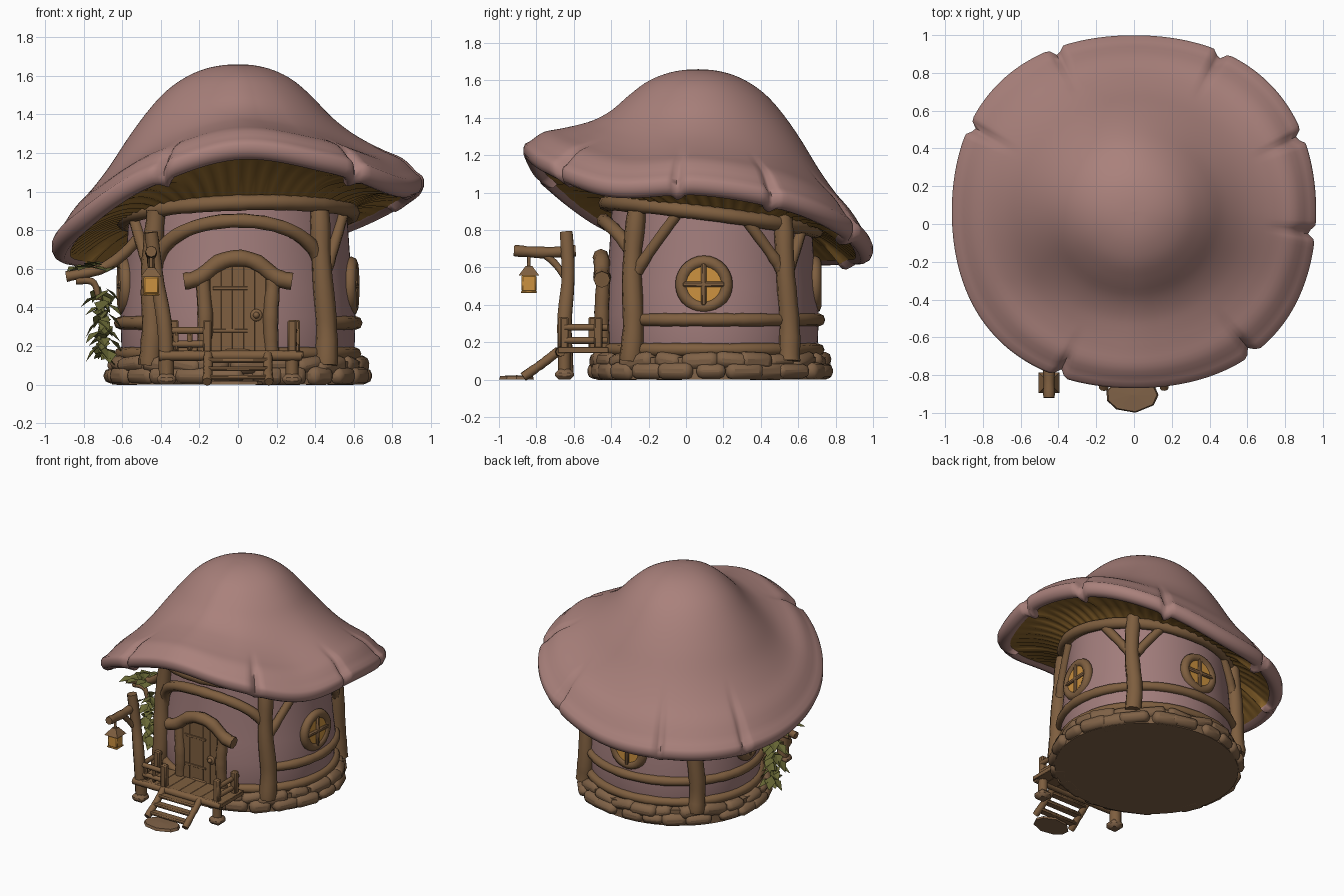
import bpy, math, random
from math import sin, cos, pi, radians, exp
from mathutils import Vector, Matrix

random.seed(4)
if "Cube" in bpy.data.objects:
    bpy.data.objects.remove(bpy.data.objects["Cube"])


def material(name, r, g, b):
    m = bpy.data.materials.new(name)
    m.use_nodes = True
    m.diffuse_color = (r, g, b, 1)
    bsdf = m.node_tree.nodes["Principled BSDF"]
    bsdf.inputs["Base Color"].default_value = (r, g, b, 1)
    bsdf.inputs["Roughness"].default_value = 0.9
    return m


CAP = material("dusty pink cap", .40, .22, .20)
WALL = material("mauve plaster", .36, .205, .20)
WOOD = material("brown wood", .21, .113, .05)
STONE = material("brown stone", .215, .122, .063)
GILL = material("golden gills", .31, .155, .03)
GLOW = material("amber glass", .60, .285, .05)
LEAF = material("olive leaf", .135, .135, .035)


def add_mesh(name, verts, faces, mat, angle=50):
    me = bpy.data.meshes.new(name)
    me.from_pydata(verts, [], faces)
    ob = bpy.data.objects.new(name, me)
    bpy.context.collection.objects.link(ob)
    return finish(ob, mat, angle)


def finish(ob, mat, angle=50):
    ob.data.materials.clear()
    ob.data.materials.append(mat)
    bpy.ops.object.select_all(action='DESELECT')
    ob.select_set(True)
    bpy.context.view_layer.objects.active = ob
    bpy.ops.object.shade_smooth_by_angle(angle=radians(angle))
    return ob


def spline(values, u, closed=False):
    """Catmull-Rom interpolation of numbers or vectors, u in 0..1."""
    n = len(values)
    x = u * (n if closed else n - 1)
    i = int(x) if closed else min(int(x), n - 2)
    f = x - i
    pick = lambda k: values[k % n] if closed else values[max(0, min(n - 1, k))]
    a, b, c, d = (pick(i + k) for k in (-1, 0, 1, 2))
    return (b * 2 + (c - a) * f + (a * 2 - b * 5 + c * 4 - d) * f * f
            + (b * 3 - a - c * 3 + d) * f ** 3) * .5


def tube(name, pts, r0, r1=None, mat=WOOD, closed=False, steps=14):
    """Rounded beam swept along a smooth path, tapering from r0 to r1."""
    r1 = r1 or r0
    pts = [Vector(p) for p in pts]
    cu = bpy.data.curves.new(name, 'CURVE')
    cu.dimensions, cu.bevel_depth, cu.bevel_resolution = '3D', 1, 2
    cu.use_fill_caps = True
    sp = cu.splines.new('POLY')
    sp.points.add(steps - 1)
    sp.use_cyclic_u = closed
    for k, p in enumerate(sp.points):
        u = k / (steps if closed else steps - 1)
        p.co = (*spline(pts, u, closed), 1)
        p.radius = (r0 + (r1 - r0) * u) * random.uniform(.94, 1.06)
    tmp = bpy.data.objects.new(name, cu)
    bpy.context.collection.objects.link(tmp)
    me = bpy.data.meshes.new_from_object(tmp.evaluated_get(bpy.context.evaluated_depsgraph_get()))
    bpy.data.objects.remove(tmp)
    ob = bpy.data.objects.new(name, me)
    bpy.context.collection.objects.link(ob)
    return finish(ob, mat)


def box(name, centre, size, mat=WOOD, rot=(0, 0, 0), bevel=.008, segments=1):
    bpy.ops.mesh.primitive_cube_add(size=1, location=centre, rotation=rot)
    ob = bpy.context.object
    ob.name = name
    ob.data.transform(Matrix.Diagonal((*size, 1)))
    mod = ob.modifiers.new("soft edges", 'BEVEL')
    mod.width, mod.segments = bevel, segments
    return finish(ob, mat)


def lathe_rings(name, rings, mat, angle=50):
    """Join closed rings of equal length into one surface."""
    n = len(rings[0])
    faces = [(j * n + i, j * n + (i + 1) % n, (j + 1) * n + (i + 1) % n, (j + 1) * n + i)
             for j in range(len(rings) - 1) for i in range(n)]
    return add_mesh(name, [p for r in rings for p in r], faces, mat, angle)


def around(deg, r, z):
    """Point on the slightly oval house plan."""
    a = radians(deg)
    return Vector((1.06 * r * cos(a), .135 + r * sin(a), z))


# Cap: rim height varies round the house, creases cut the edge into lobes
RIM = [1.08, 1.0, .85, .73, .71, .71, .75, .875, 1.11, 1.26, 1.19, 1.07]
LOW = [1, .993, .97, .925, .855, .745, .6, .43, .28, .15, 0]
HIGH = [1, .985, .93, .825, .65, .45, .32, .25, .20, .15, 0]
CREASES = [25, 62, 115, 152, 246, 309, 353]
SEG = 240


def rim(i):
    deg = 360 * i / SEG
    g = sum(exp(-((deg - c) / 1.4) ** 2) for c in CREASES)
    return radians(deg), spline(RIM, i / SEG, True), g


def cap_point(i, t, drop=0, inset=0):
    a, h, g = rim(i)
    w = max(0, min(1, (h - .7) / .55))
    f = spline(LOW, t) * (1 - w) + spline(HIGH, t) * w
    edge = max(0, (t - .72) / .28) ** 1.5
    r = t * (1 + (.04 * sin(2 * a) ** 2 - .045 * g) * edge) - inset
    return (.955 * r * cos(a), .065 + .925 * r * sin(a), h + (1.66 - h) * f - drop - .03 * g * edge)


levels = [(1, .07, .09), (1, .093, .06), (1, .095, .035), (1, .08, .005), (1, .05, -.01), (1, .02, -.01)]
levels += [(k / 36 + .001 * (k == 0), 0, 0) for k in range(36, -1, -1)]
lathe_rings("mushroom_cap", [[cap_point(i, *lv) for i in range(SEG)] for lv in levels], CAP, 80)


def beam_height(p):
    return .87 + .03 * p[0] - .13 * (p[1] - .135)


# Gills: pleated underside from the wall head out to the lip
gill_rings = []
for k in range(9):
    s, ring = k / 8, []
    for i in range(SEG):
        outer = Vector(cap_point(i, 1, .075, .075))
        inner = around(360 * i / SEG, .5, 0)
        inner.z = beam_height(inner)
        p = inner.lerp(outer, s)
        p.z += .035 * sin(pi * s) + .006 * cos(pi * i / 2) * min(1, 4 * (1 - s))
        ring.append(p)
    gill_rings.append(ring)
lathe_rings("gills", gill_rings, GILL, 80)

# Plaster wall and head beam
lathe_rings("plaster_wall", [[around(5 * i, r, z) for i in range(72)] for r, z in
            ((.55, .08), (.57, .2), (.575, .35), (.56, .5), (.545, .7), (.53, .94))], WALL)
head = [around(15 * i, .56, 0) for i in range(24)]
for p in head:
    p.z = beam_height(p)
tube("head_beam", head, .041, closed=True, steps=72)
tube("sill_ring", [around(15 * i, .572, .16) for i in range(24)], .034, closed=True, steps=72)

# Stone footing of two uneven rows
lathe_rings("footing_core", [[around(5 * i, r, z) for i in range(72)] for r, z in
            ((.001, 0), (.615, 0), (.615, .12), (.001, .12))], STONE)
for row in range(2):
    for k in range(23):
        deg = (k + row / 2 + random.uniform(-.2, .2)) * 360 / 23
        size = (.13, random.uniform(.15, .22), random.uniform(.075, .095))
        p = around(deg, random.uniform(.575, .595) - .012 * row, .046 + random.uniform(.05, .064) * row)
        box("footing_stone", p, size, STONE,
            (random.uniform(-.22, .22) * row, .1 * row, radians(deg) + random.uniform(-.15, .15)), .034, 2)

# Timber frame: posts, braces, mid rails
for deg in (-45, 43, 137, 225):
    tube("wall_post", [around(deg, .61, .1), around(deg + 1, .6, .3),
                       around(deg - 1, .59, .6), around(deg, .565, .9)], .06, .05)
for start, end in ((-45, 43), (43, 137), (137, 225)):
    span = [start + (end - start) * k / 8 for k in range(9)]
    tube("mid_rail", [around(d, .575, .32) for d in span], .034, steps=24)
    for d, way in ((start, 1), (end, -1)):
        tube("brace", [around(d + way * 2, .58, .58), around(d + way * 9, .565, .68),
                       around(d + way * 25, .545, .88)], .034, .03)
tube("front_arch", [around(-90 + 45 * cos(pi * k / 10), .575, .58 + .27 * sin(pi * k / 10))
                    for k in range(11)], .038, steps=28)

# Round windows with crossed bars
for deg in (-4, 90, 184):
    frame = Matrix.Translation(around(deg, .555, .51)) @ Matrix.Rotation(radians(deg), 4, 'Z') \
        @ Matrix.Rotation(pi / 2, 4, 'Y')
    bpy.ops.mesh.primitive_torus_add(major_segments=28, minor_segments=8, major_radius=.12, minor_radius=.034)
    ring = bpy.context.object
    bpy.ops.mesh.primitive_cylinder_add(vertices=28, radius=.12, depth=.04)
    pane = bpy.context.object
    bars = [box("window_bar", (0, 0, 0), s) for s in ((.23, .03, .066), (.03, .23, .066))]
    ring.name, pane.name = "window_frame", "window_pane"
    finish(ring, WOOD)
    finish(pane, GLOW)
    for ob in (ring, pane, *bars):
        ob.matrix_world = frame

# Door of upright planks with a curved hood
for k in range(5):
    x = (k - 2) * .058
    top = .64 - 2.6 * x * x
    box("door_plank", (x, -.435, (.17 + top) / 2), (.0585, .05, top - .17), bevel=.002)
for z in (.28, .5):
    box("door_strap", (-.04, -.462, z), (.18, .008, .018), bevel=.002)
for r, y, flat in ((.032, -.462, .4), (.017, -.475, 1)):
    bpy.ops.mesh.primitive_uv_sphere_add(segments=14, ring_count=8, radius=r, location=(.095, y, .36))
    bpy.context.object.name = "door_knob"
    bpy.context.object.scale.y = flat
    finish(bpy.context.object, WOOD)
for s in (-1, 1):
    tube("door_jamb", [(s * .175, -.44, .15), (s * .17, -.45, .35), (s * .185, -.44, .57)], .04)
hood = [(.28, .535), (.2, .555), (.1, .63)]
tube("door_hood", [(-x, -.45, z) for x, z in hood] + [(0, -.455, .655)]
     + [(x, -.45, z) for x, z in reversed(hood)], .044, steps=22)

# Porch deck, feet, stairs and stepping slab
for k in range(8):
    box("deck_plank", (-.35 + k * .092, -.55, .158), (.0925, .27, .032), bevel=.003)
tube("deck_beam", [(-.41, -.67, .15), (0, -.675, .15), (.33, -.67, .15)], .027)
for x in (-.37, .28):
    box("porch_foot", (x, -.65, .028), (.1, .1, .056), STONE, bevel=.02)
    tube("porch_leg", [(x, -.65, .03), (x, -.65, .15)], .035, steps=3)
for s in (-1, 1):
    tube("stair_side", [(s * .155, -.68, .155), (s * .155, -.77, .085), (s * .16, -.87, .015)], .024)
for k in range(3):
    box("stair_tread", (0, -.72 - .055 * k, .125 - .043 * k), (.32, .06, .024))
slab = [[(-.01 + .14 * q * cos(a), -.905 + .095 * q * sin(a), z) for a in
         [k * pi / 4.5 + .12 * sin(5 * k) for k in range(9)]]
        for q, z in ((.01, 0), (1, 0), (.94, .02), (.01, .024))]
lathe_rings("stepping_slab", slab, STONE, 30)

# Porch railings
for x, y in ((-.16, -.66), (.28, -.65), (.3, -.47), (-.33, -.5)):
    box("rail_post", (x, y, .25), (.045, .045, .17))
for z in (.21, .28):
    tube("front_rail", [(-.4, -.65, z), (-.16, -.66, z)], .018, steps=3)
    for x in (-.36, .29):
        tube("side_rail", [(x, -.65, z), (x, -.42, z)], .018, steps=3)
for x in (-.32, -.25):
    box("baluster", (x, -.655, .23), (.026, .026, .11))

# Lantern post, arm and lantern
tube("lantern_post", [(-.37, -.64, .03), (-.38, -.65, .3), (-.42, -.63, .55), (-.45, -.64, .79)], .042, .035)
tube("lantern_arm", [(-.45, -.59, .69), (-.45, -.75, .68), (-.45, -.92, .69)], .03)
tube("lantern_brace", [(-.43, -.64, .54), (-.45, -.7, .62), (-.45, -.77, .68)], .02)
tube("lantern_hook", [(-.45, -.84, .68), (-.45, -.84, .58)], .01, steps=3)
box("lantern_glass", (-.45, -.84, .515), (.08, .08, .09), GLOW)
box("lantern_base", (-.45, -.84, .468), (.085, .085, .01), GLOW, bevel=.003)
bpy.ops.mesh.primitive_cone_add(vertices=4, radius1=.077, radius2=.025, depth=.05,
                                location=(-.45, -.84, .583), rotation=(0, 0, pi / 4))
bpy.context.object.name = "lantern_roof"
finish(bpy.context.object, WOOD, 30)

# Side branch with a hanging vine
tube("side_branch", [(-.5, -.12, .78), (-.59, -.1, .68), (-.71, -.07, .6), (-.89, -.06, .56)], .03, .027)
tube("branch_twig", [(-.84, -.06, .54), (-.75, -.06, .53), (-.72, -.06, .44)], .022, .014)
tube("vine_stem", [(-.72, -.06, .5), (-.7, -.05, .38), (-.72, -.06, .25), (-.7, -.06, .13)], .009, mat=LEAF)
verts, faces = [], []
for k in range(56):
    if k < 36:
        base = Vector((-.7 + .03 * sin(k), random.uniform(-.1, -.02), .16 + .36 * k / 36))
    else:
        base = Vector((random.uniform(-.82, -.67), random.uniform(-.12, 0), random.uniform(.6, .63)))
    tilt = random.uniform(.25, .9) if k < 36 else random.uniform(-.1, .2)
    turn = Matrix.Rotation(k * 2.4, 3, 'Z') @ Matrix.Rotation(tilt, 3, 'Y')
    shape = ((0, 0, 0), (.045, -.042, .006), (.105, 0, -.012), (.045, .042, .006))
    faces += [(4 * k, 4 * k + 1, 4 * k + 2), (4 * k, 4 * k + 2, 4 * k + 3)]
    verts += [base + turn @ Vector(p) for p in shape]
add_mesh("vine_leaves", verts, faces, LEAF, 20)
